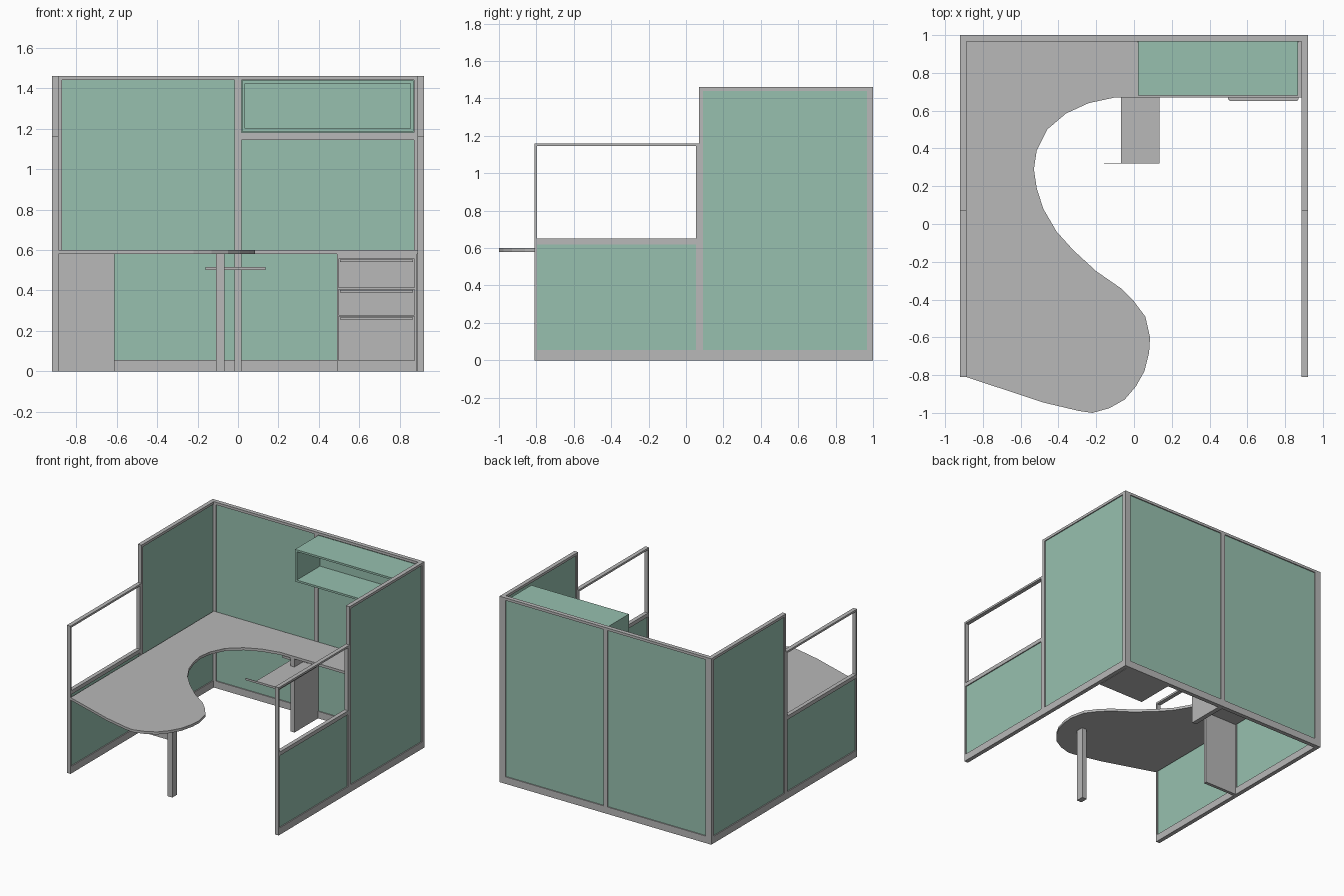
import bpy
import bmesh
from mathutils import Vector

cube = bpy.data.objects.get("Cube")
if cube:
    bpy.data.objects.remove(cube, do_unlink=True)


def material(name, rgb):
    mat = bpy.data.materials.new(name)
    mat.use_nodes = True
    color = (*rgb, 1)
    mat.diffuse_color = color
    mat.node_tree.nodes["Principled BSDF"].inputs["Base Color"].default_value = color
    return mat


GREY = material("light grey", (0.48, 0.48, 0.48))
GREEN = material("sage green", (0.31, 0.53, 0.43))


def finish(name, bm, mat):
    bmesh.ops.recalc_face_normals(bm, faces=bm.faces)
    mesh = bpy.data.meshes.new(name)
    bm.to_mesh(mesh)
    bm.free()
    mesh.materials.append(mat)
    obj = bpy.data.objects.new(name, mesh)
    bpy.context.scene.collection.objects.link(obj)
    return obj


def boxes(name, mat, *spans):
    """One object from boxes, each given as x, y and z (low, high) pairs."""
    bm = bmesh.new()
    for span in spans:
        low, high = (Vector([pair[i] for pair in span]) for i in (0, 1))
        verts = bmesh.ops.create_cube(bm, size=1)["verts"]
        for v in verts:
            v.co = (low + high) / 2 + v.co * (high - low)
    return finish(name, bm, mat)


def wall(name, along_x, depth, span, inner, z_span, z_inner, filled=True):
    """Rectangular frame in a vertical plane with a recessed panel."""
    def place(run, z, inset=0):
        across = (depth[0] + inset, depth[1] - inset)
        return (run, across, z) if along_x else (across, run, z)
    (a, d), (b, c) = span, inner
    boxes(name + "_frame", GREY,
          place((a, b), z_span), place((c, d), z_span),
          place((b, c), (z_span[0], z_inner[0])),
          place((b, c), (z_inner[1], z_span[1])))
    if filled:
        boxes(name + "_panel", GREEN, place((b, c), z_inner, 0.008))


# Back wall: two full-height bays
TALL, TALL_IN = (0, 1.46), (0.055, 1.44)
wall("back_right", True, (0.967, 1), (-0.888, 0), (-0.87, -0.018), TALL, TALL_IN)
wall("back_left", True, (0.967, 1), (0, 0.888), (0.018, 0.87), TALL, TALL_IN)

# Side walls: tall bay, low bay and an open frame above it
for side, depth in (("right", (-0.92, -0.888)), ("left", (0.888, 0.92))):
    wall(side + "_tall", False, depth, (0.07, 1), (0.09, 0.967), TALL, TALL_IN)
    wall(side + "_low", False, depth, (-0.81, 0.07), (-0.797, 0.053), (0, 0.64), (0.055, 0.62))
    wall(side + "_window", False, depth, (-0.81, 0.07), (-0.797, 0.053),
         (0.64, 1.16), (0.65, 1.145), filled=False)

# Curved worktop
outline = [
    (-0.888, 0.967), (0.888, 0.967), (0.888, 0.67), (-0.1, 0.67), (-0.24, 0.64),
    (-0.36, 0.585), (-0.46, 0.5), (-0.515, 0.39), (-0.53, 0.29), (-0.515, 0.19),
    (-0.48, 0.08), (-0.41, -0.04), (-0.32, -0.14), (-0.2, -0.25), (-0.07, -0.34),
    (0, -0.41), (0.06, -0.49), (0.085, -0.6), (0.08, -0.68), (0.055, -0.78),
    (0.01, -0.86), (-0.05, -0.93), (-0.13, -0.975), (-0.22, -1), (-0.29, -0.99),
    (-0.48, -0.945), (-0.888, -0.81)]
bm = bmesh.new()
face = bm.faces.new([bm.verts.new((x, y, 0.58)) for x, y in outline])
top = bmesh.ops.extrude_face_region(bm, geom=[face])["geom"]
bmesh.ops.translate(bm, vec=(0, 0, 0.02), verts=[v for v in top if isinstance(v, bmesh.types.BMVert)])
finish("worktop", bm, GREY)

# Worktop supports
boxes("front_leg", GREY, ((-0.108, -0.066), (-0.72, -0.66), (0, 0.58)))
boxes("side_support", GREY, ((-0.888, -0.61), (0.06, 0.085), (0, 0.58)))
boxes("centre_support", GREY, ((-0.018, 0.018), (0.675, 0.967), (0, 0.58)))

# Keyboard tray with a thin lip at each end
boxes("keyboard_tray", GREY, ((-0.07, 0.135), (0.324, 0.78), (0.502, 0.515)))
boxes("tray_lips", GREY, *[((-0.16, 0.135), (y, y + 0.004), (0.5, 0.516)) for y in (0.32, 0.78)])

# Drawer pedestal: body, three fronts and their finger grips
boxes("pedestal", GREY, ((0.49, 0.885), (0.67, 0.967), (0, 0.58)))
levels = (0.05, 0.275, 0.41, 0.56)
fronts, grips = [], []
for low, high in zip(levels, levels[1:]):
    fronts.append(((0.497, 0.872), (0.658, 0.67), (low + 0.002, high - 0.002)))
    grips.append(((0.505, 0.865), (0.65, 0.658), (high - 0.02, high - 0.008)))
boxes("drawer_fronts", GREY, *fronts)
boxes("drawer_grips", GREY, *grips)

# Overhead shelf, open at the front, and the rail below it
X, Y, Z, T = (0.02, 0.868), (0.68, 0.967), (1.185, 1.438), 0.015
inside = (X[0] + T, X[1] - T)
boxes("overhead_shelf", GREEN,
      ((X[0], X[0] + T), Y, Z), ((X[1] - T, X[1]), Y, Z),
      (inside, Y, (Z[0], Z[0] + T)), (inside, Y, (Z[1] - T, Z[1])))
boxes("shelf_rail", GREY, ((0.018, 0.87), (0.962, 0.974), (1.145, 1.18)))
